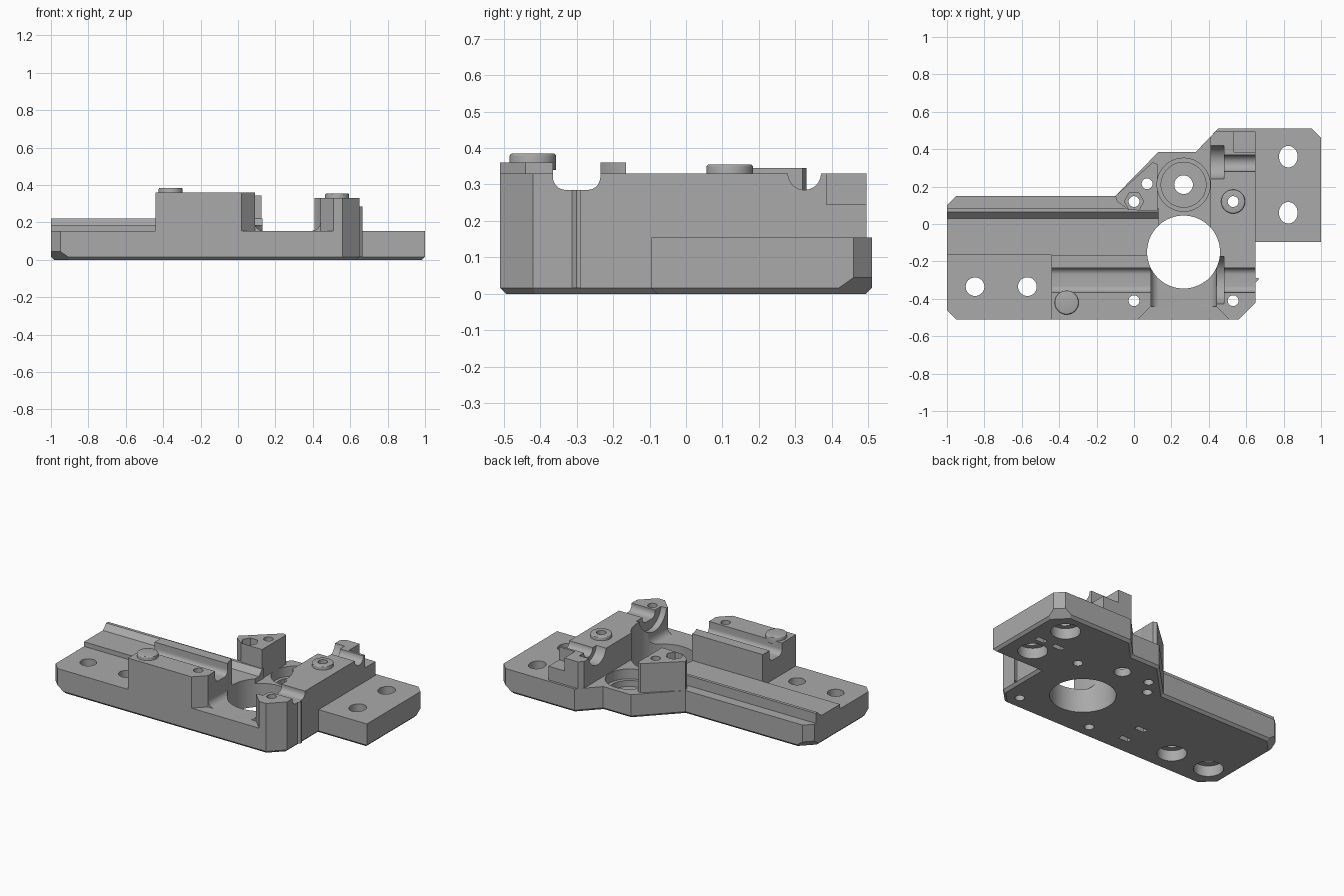
import bpy, bmesh
from math import pi, cos, sin, sqrt

cube = bpy.data.objects.get("Cube")
if cube:
    bpy.data.objects.remove(cube, do_unlink=True)

grey = bpy.data.materials.new("machined grey")
grey.use_nodes = True
COLOUR = (0.4, 0.4, 0.4, 1)
grey.diffuse_color = COLOUR
grey.node_tree.nodes["Principled BSDF"].inputs["Base Color"].default_value = COLOUR


def finish(name, bm):
    bmesh.ops.recalc_face_normals(bm, faces=bm.faces[:])
    me = bpy.data.meshes.new(name)
    bm.to_mesh(me)
    bm.free()
    me.materials.append(grey)
    ob = bpy.data.objects.new(name, me)
    bpy.context.collection.objects.link(ob)
    return ob


def prism(name, pts, lo, hi, axis="Z", foot=0):
    """Extrude a flat outline along an axis, with an optional chamfered foot."""
    place = {"X": lambda u, v, w: (w, u, v),
             "Y": lambda u, v, w: (u, w, v),
             "Z": lambda u, v, w: (u, v, w)}[axis]
    bm = bmesh.new()
    face = bm.faces.new([bm.verts.new(place(u, v, lo)) for u, v in pts])
    edges = face.edges[:]
    top = bmesh.ops.extrude_face_region(bm, geom=[face], use_keep_orig=True)
    step = place(0, 0, hi - lo)
    verts = [g for g in top["geom"] if isinstance(g, bmesh.types.BMVert)]
    bmesh.ops.translate(bm, vec=step, verts=verts)
    bmesh.ops.recalc_face_normals(bm, faces=bm.faces[:])
    if foot:
        bmesh.ops.bevel(bm, geom=edges, offset=foot, segments=1, affect="EDGES")
    return finish(name, bm)


def disc(name, u, v, r, lo, hi, axis="Z", n=48, stretch=1):
    pts = [(u + r * cos(2 * pi * i / n), v + r * stretch * sin(2 * pi * i / n))
           for i in range(n)]
    return prism(name, pts, lo, hi, axis)


def box(name, x0, x1, y0, y1, z0, z1):
    return prism(name, [(x0, y0), (x1, y0), (x1, y1), (x0, y1)], z0, z1)


def arc(cu, cv, r, a0, a1, n=8):
    return [(cu + r * cos(a0 + (a1 - a0) * i / n), cv + r * sin(a0 + (a1 - a0) * i / n))
            for i in range(n + 1)]


def combine(target, tool, operation):
    mod = target.modifiers.new("join", "BOOLEAN")
    mod.operation, mod.object, mod.solver = operation, tool, "EXACT"
    bpy.context.view_layer.update()
    graph = bpy.context.evaluated_depsgraph_get()
    result = bpy.data.meshes.new_from_object(target.evaluated_get(graph))
    target.modifiers.clear()
    target.data = result
    bpy.data.objects.remove(tool, do_unlink=True)


DECK = 0.155

# Base plate with the side tab
body = prism("mount_body", [
    (-0.95, -0.51), (0.56, -0.51), (0.65, -0.42), (0.65, -0.095), (1, -0.095),
    (1, 0.46), (0.95, 0.51), (0.45, 0.51), (0.33, 0.385), (0.13, 0.385),
    (-0.1, 0.15), (-0.95, 0.15), (-1, 0.10), (-1, -0.46)], 0, DECK, foot=0.016)

# Raised guide rail, front block, bearing wall and rear post
parts = [
    prism("guide_rail", [(-0.165, 0.1), (0.085, 0.1), (0.085, 0.22), (0.065, 0.22),
                         (0.03, 0.185), (-0.165, 0.185)], -1, 0.13, "X"),
    prism("front_block", [(-0.44, -0.51), (0.02, -0.51), (0.09, -0.44),
                          (0.09, -0.165), (-0.44, -0.165)], 0.1, 0.36),
    prism("bearing_wall", [(0.44, -0.44), (0.51, -0.51), (0.56, -0.51), (0.65, -0.42),
                           (0.65, 0.495), (0.436, 0.495), (0.41, 0.468),
                           (0.41, -0.1), (0.44, -0.1)], 0.1, 0.33),
    prism("rear_post", [(-0.1, 0.15), (-0.09, 0.12), (-0.03, 0.075), (0.125, 0.07),
                        (0.125, 0.32), (0.1, 0.33)], 0.1, 0.345),
    prism("side_rib", [(0.64, -0.32), (0.665, -0.3), (0.665, -0.29), (0.64, -0.29)],
          0.016, 0.285),
    # Rounded feet where the block and the wall meet the deck
    prism("block_fillet", [(0.08, 0.1), (0.135, 0.1)]
          + arc(0.135, 0.2, 0.045, -pi / 2, -pi) + [(0.08, 0.2)], -0.44, -0.165, "Y"),
    prism("wall_fillet", [(0.45, 0.1), (0.395, 0.1)]
          + arc(0.395, 0.2, 0.045, -pi / 2, 0) + [(0.45, 0.2)], -0.44, -0.1, "Y"),
]
for part in parts:
    combine(body, part, "UNION")

# Large bore and stepped pocket
cutters = [
    disc("bore", 0.265, -0.15, 0.195, -1, 1, n=72),
    disc("pocket", 0.265, 0.21, 0.142, 0.09, 1, n=64),
    disc("pocket_step", 0.265, 0.21, 0.12, 0.05, 0.2, n=64),
    disc("pocket_hole", 0.265, 0.21, 0.05, -1, 0.2, n=32),
]

# Rod channels and flange seats
cutters += [
    prism("front_channel", arc(-0.33, 0.32, 0.035, pi, 1.5 * pi)
          + arc(-0.27, 0.32, 0.035, 1.5 * pi, 2 * pi)
          + [(-0.235, 0.5), (-0.365, 0.5)], -0.6, 0.7, "X"),
    disc("rear_channel", 0.325, 0.33, 0.045, 0.4, 0.7, "X"),
    disc("front_seat", -0.30, 0.355, 0.13, 0.43, 0.48, "X"),
    disc("rear_seat", 0.33, 0.345, 0.09, 0.4, 0.48, "X"),
    box("corner_notch", 0.535, 0.7, 0.385, 0.505, 0.245, 0.5),
]

# Mounting holes, counterbored from below
for x, y, s in ((-0.85, -0.335, 1), (-0.57, -0.335, 1), (0.825, 0.36, 1.15), (0.825, 0.06, 1.15)):
    cutters += [disc("mount_hole", x, y, 0.05, -1, 1, n=32, stretch=s),
                disc("counterbore", x, y, 0.088, -0.1, 0.07)]

# Small screw holes and the nut recess
for x, y in ((0, -0.41), (0.53, -0.41), (0.53, 0.12), (0, 0.12), (0.07, 0.215)):
    cutters.append(disc("screw_hole", x, y, 0.029, -1, 1, n=24))
cutters.append(disc("nut_recess", 0, 0.12, 0.052, 0.29, 0.5, n=6))

# Blind slots underneath
for x, y in ((-0.25, -0.38), (-0.25, -0.235), (0.74, 0.19), (0.87, 0.19)):
    cutters.append(box("slot", x - 0.035, x + 0.035, y - 0.017, y + 0.017, -0.1, 0.06))

# Heavier chamfers under the plate corners
for sx, sy in ((-1, -1), (-1, 1), (1, 1)):
    px, py = sx * 0.975, {-1: -0.485, 1: 0.485}[sy]
    if sx != sy:
        py = 0.125
    bm = bmesh.new()
    bmesh.ops.create_cube(bm, size=0.3)
    tool = finish("corner_cut", bm)
    tool.rotation_euler = (pi / 4, 0, -sx * sy * pi / 4)
    tool.location = (px + sx * 0.075, py + sy * 0.075, 0.045 - 0.15 / sqrt(2))
    cutters.append(tool)

for tool in cutters:
    combine(body, tool, "DIFFERENCE")

# Locating pins, softly rounded on the top rim
pins = []
for name, x, y, z0, z1 in (("front_pin", -0.36, -0.42, 0.34, 0.385),
                           ("wall_pin", 0.53, 0.12, 0.31, 0.355)):
    pin = disc(name, x, y, 0.064, z0, z1)
    bm = bmesh.new()
    bm.from_mesh(pin.data)
    rim = [e for e in bm.edges if all(v.co.z > z1 - 0.001 for v in e.verts)]
    bmesh.ops.bevel(bm, geom=rim, offset=0.008, segments=3, profile=0.5, affect="EDGES")
    bm.to_mesh(pin.data)
    bm.free()
    pins.append(pin)
combine(pins[1], disc("pin_hole", 0.53, 0.12, 0.029, 0, 1, n=24), "DIFFERENCE")

for ob in [body] + pins:
    bpy.ops.object.select_all(action="DESELECT")
    ob.select_set(True)
    bpy.context.view_layer.objects.active = ob
    bpy.ops.object.shade_smooth_by_angle(angle=pi / 6)
